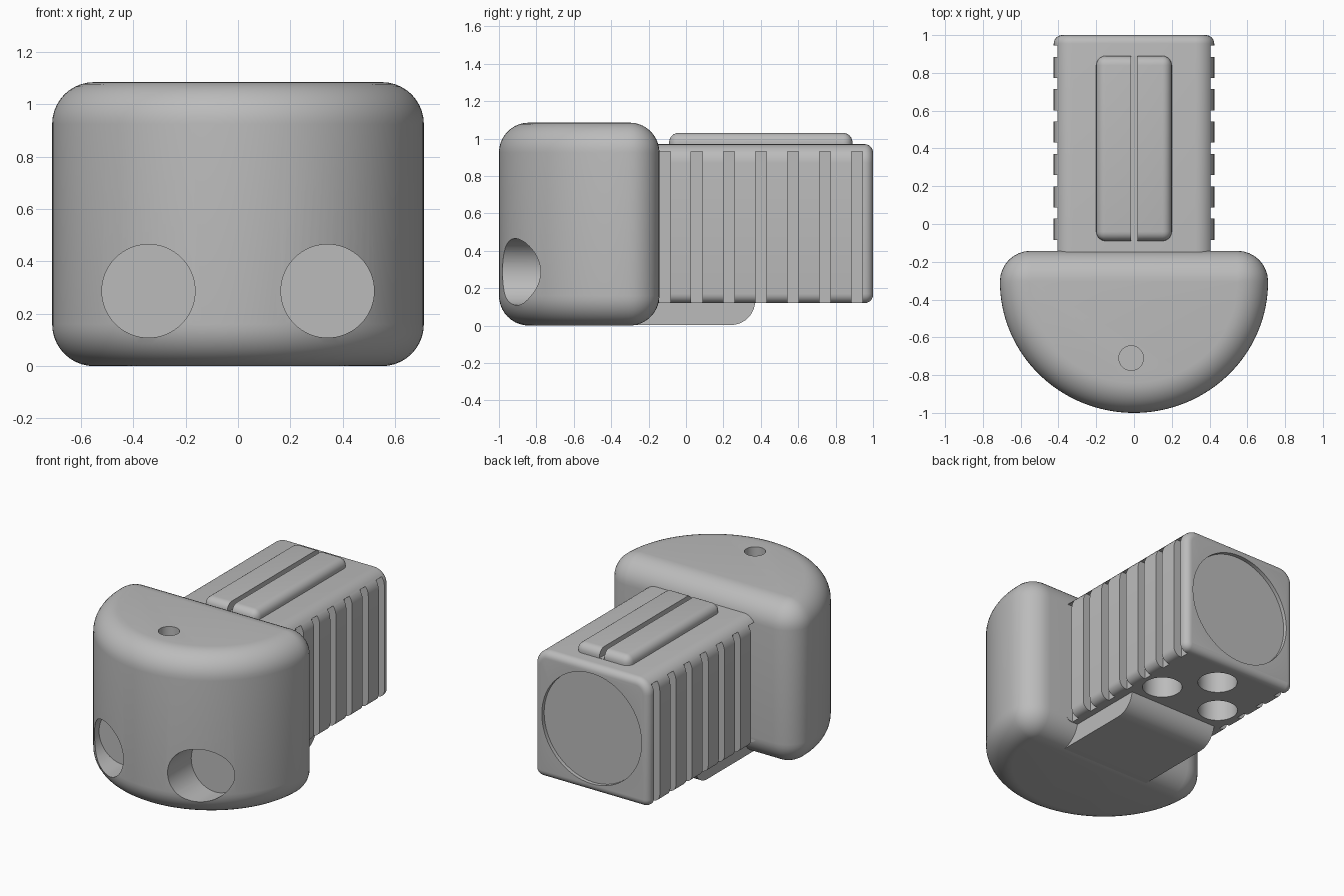
import bpy, bmesh, math
from mathutils import Matrix, Vector

if "Cube" in bpy.data.objects:
    bpy.data.objects.remove(bpy.data.objects["Cube"])

grey = bpy.data.materials.new("plain_grey")
grey.diffuse_color = (0.5, 0.5, 0.5, 1)
grey.use_nodes = True
grey.node_tree.nodes["Principled BSDF"].inputs["Base Color"].default_value = grey.diffuse_color


def make(name, bm):
    bmesh.ops.recalc_face_normals(bm, faces=bm.faces)
    me = bpy.data.meshes.new(name)
    bm.to_mesh(me)
    bm.free()
    ob = bpy.data.objects.new(name, me)
    bpy.context.collection.objects.link(ob)
    me.materials.append(grey)
    return ob


def loft(name, rings):
    """Closed solid through equal-length rings of points."""
    bm = bmesh.new()
    vs = [[bm.verts.new(p) for p in r] for r in rings]
    n = len(vs[0])
    for a, b in zip(vs, vs[1:]):
        for i in range(n):
            bm.faces.new((a[i], a[(i + 1) % n], b[(i + 1) % n], b[i]))
    bm.faces.new(vs[0][::-1])
    bm.faces.new(vs[-1])
    return make(name, bm)


def box(name, lo, hi):
    bm = bmesh.new()
    lo, hi = Vector(lo), Vector(hi)
    bmesh.ops.create_cube(bm, size=1, matrix=Matrix.Translation((lo + hi) / 2)
                          @ Matrix.Diagonal((*(hi - lo), 1)))
    return make(name, bm)


def cyl(name, center, r, depth, axis="Z"):
    bm = bmesh.new()
    rot = Matrix.Rotation(math.pi / 2, 4, "X") if axis == "Y" else Matrix()
    bmesh.ops.create_cone(bm, cap_ends=True, segments=64, radius1=r, radius2=r,
                          depth=depth, matrix=Matrix.Translation(center) @ rot)
    return make(name, bm)


def cut(ob, cutters):
    for c in cutters:
        m = ob.modifiers.new("cut", "BOOLEAN")
        m.operation, m.solver, m.object = "DIFFERENCE", "EXACT", c
    bpy.context.view_layer.objects.active = ob
    for m in list(ob.modifiers):
        bpy.ops.object.modifier_apply(modifier=m.name)
    for c in cutters:
        bpy.data.objects.remove(c)


def smooth(ob):
    bpy.ops.object.select_all(action="DESELECT")
    ob.select_set(True)
    bpy.context.view_layer.objects.active = ob
    bpy.ops.object.shade_smooth_by_angle(angle=math.radians(30))


def arc(cx, cy, rx, ry, a0, a1, n):
    return [(cx + rx * math.cos(math.radians(a0 + (a1 - a0) * i / n)),
             cy + ry * math.sin(math.radians(a0 + (a1 - a0) * i / n)))
            for i in range(n + 1)]


# Head: D-shaped plan, rounded all round
CY, CR, B, H = -0.305, 0.163, 0.16, 1.085


def head_ring(d, z):
    pts = arc(0, CY, 0.71 - d, 0.695 - d, 180, 360, 64)
    pts += arc(0.547, CY, CR - d, CR - d, 0, 90, 8)[1:]
    pts += arc(-0.547, CY, CR - d, CR - d, 90, 180, 8)[:-1]
    return [(x, y, z) for x, y in pts]


steps = [math.radians(90 * i / 10) for i in range(11)]
rings = [head_ring(B * (1 - math.sin(a)), B * (1 - math.cos(a))) for a in steps]
rings += [head_ring(B * (1 - math.cos(a)), H - B * (1 - math.sin(a))) for a in steps]
head = loft("head", rings)
cut(head, [cyl("eye_cut", (s * 0.342, -0.98, 0.287), 0.178, 0.5, "Y") for s in (-1, 1)]
    + [cyl("top_hole_cut", (-0.015, -0.71, H), 0.065, 0.2)])
smooth(head)


# Grip: rounded bar, softer on its upper edges, with a rounded back end
def grip_ring(d, y):
    w, lo, hi, rt, rb = 0.425 - d, 0.12 + d, 0.97 - d, 0.1 - d, 0.05 - d
    pts = arc(w - rb, lo + rb, rb, rb, -90, 0, 6) + arc(w - rt, hi - rt, rt, rt, 0, 90, 8)
    pts += arc(rt - w, hi - rt, rt, rt, 90, 180, 8) + arc(rb - w, lo + rb, rb, rb, 180, 270, 6)
    return [(x, y, z) for x, z in pts]


E = 0.045
grip = loft("grip", [grip_ring(0, -0.3)]
            + [grip_ring(E * (1 - math.cos(a)), 1 - E * (1 - math.sin(a)))
               for a in (math.radians(15 * i) for i in range(7))])
cutters = []
for i in range(7):                      # side grooves
    y = 0.915 - 0.1714 * i
    for s in (-1, 1):
        x0, x1 = sorted((s * 0.367, s * 0.5))
        cutters.append(box("groove_cut", (x0, y - 0.03, 0.05), (x1, y + 0.03, 0.93)))
for x, y in ((0.22, 0.53), (0, 0.79), (-0.22, 0.53)):   # underside holes
    cutters.append(cyl("under_hole_cut", (x, y, 0.12), 0.12, 0.6))
cutters.append(cyl("end_recess_cut", (0, 1, 0.545), 0.37, 0.05, "Y"))
cut(grip, cutters)
smooth(grip)

# Raised plate on top, split by a slot
plate = box("top_plate", (-0.2, -0.09, 0.9), (0.2, 0.89, 1.03))
bm = bmesh.new()
bm.from_mesh(plate.data)
edges = [e for e in bm.edges if max(v.co.z for v in e.verts) > 1]
bmesh.ops.bevel(bm, geom=edges, offset=0.05, segments=6, profile=0.5, affect="EDGES")
bm.to_mesh(plate.data)
bm.free()
cut(plate, [box("slot_cut", (-0.017, -0.2, 0.972), (0.019, 1, 1.1))])
smooth(plate)

# Tongue under the grip, rounded at its back lower edge
side = [(-0.4, 0.13), (-0.4, 0.003)] + arc(0.24, 0.133, 0.13, 0.13, -90, 0, 10)
tongue = loft("under_tongue", [[(x, y, z) for y, z in side] for x in (-0.325, 0.325)])
smooth(tongue)
